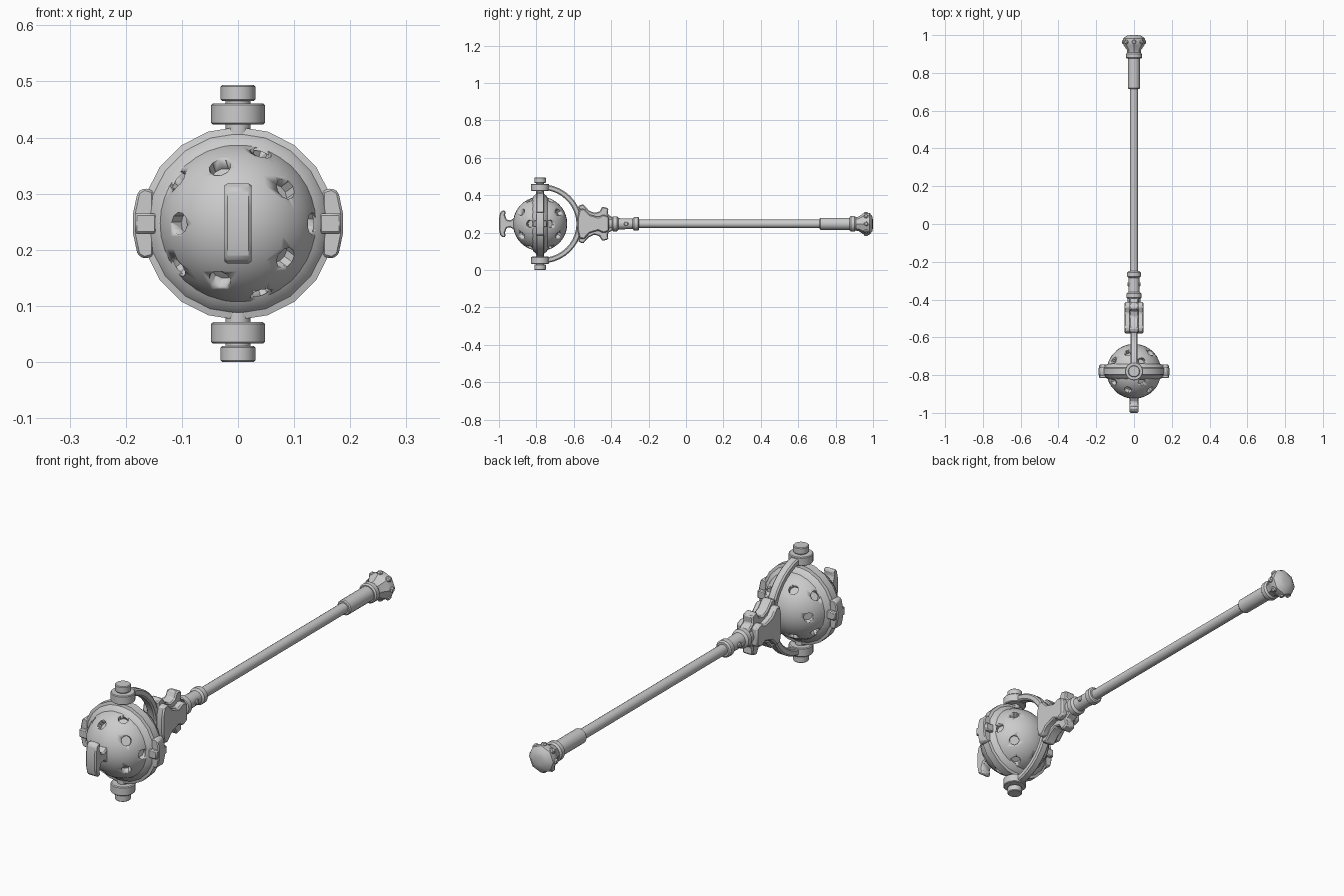
import bpy, bmesh, math
from mathutils import Vector

if "Cube" in bpy.data.objects:
    bpy.data.objects.remove(bpy.data.objects["Cube"])

ZC = 0.247                        # height of the staff axis
HEAD = Vector((0, -0.78, ZC))     # centre of the orb
X, Y, Z = Vector((1, 0, 0)), Vector((0, 1, 0)), Vector((0, 0, 1))


def finish(name, bm, bevel=0, angle=35):
    bmesh.ops.recalc_face_normals(bm, faces=bm.faces)
    me = bpy.data.meshes.new(name)
    bm.to_mesh(me)
    bm.free()
    ob = bpy.data.objects.new(name, me)
    bpy.context.collection.objects.link(ob)
    bpy.ops.object.select_all(action='DESELECT')
    bpy.context.view_layer.objects.active = ob
    ob.select_set(True)
    if bevel:
        m = ob.modifiers.new("bevel", 'BEVEL')
        m.width, m.segments = bevel, 1
    bpy.ops.object.shade_smooth_by_angle(angle=math.radians(angle))
    return ob


def lathe(name, prof, origin, axis=Y, n=20, closed=False):
    """Turn (radius, distance along axis) points around an axis."""
    bm = bmesh.new()
    q = Z.rotation_difference(axis)
    rings = []
    for r, h in prof:
        rings.append([bm.verts.new(origin + q @ Vector((
            r * math.cos(math.tau * i / n), r * math.sin(math.tau * i / n), h)))
            for i in range(n)])
    pairs = list(zip(rings, rings[1:])) + ([(rings[-1], rings[0])] if closed else [])
    for a, b in pairs:
        for i in range(n):
            j = (i + 1) % n
            bm.faces.new((a[i], a[j], b[j], b[i]))
    if not closed:
        bm.faces.new(rings[0])
        bm.faces.new(rings[-1])
    return finish(name, bm)


def prism(name, pts, origin, u, w, w0, w1, bevel=0.004):
    """Extrude a (u, z) outline along w from w0 to w1."""
    bm = bmesh.new()
    f = bm.faces.new([bm.verts.new(origin + u * a + Z * b + w * w0) for a, b in pts])
    g = bmesh.ops.extrude_face_region(bm, geom=[f])
    bmesh.ops.translate(bm, vec=w * (w1 - w0),
                        verts=[v for v in g['geom'] if isinstance(v, bmesh.types.BMVert)])
    return finish(name, bm, bevel)


def mirrored(half):
    return half + [(a, -b) for a, b in reversed(half) if abs(b) > 1e-6]


# pierced orb: two staggered rows of five holes on each half
bm = bmesh.new()
bmesh.ops.create_uvsphere(bm, u_segments=32, v_segments=20, radius=0.145)
bmesh.ops.translate(bm, verts=bm.verts, vec=HEAD)
orb = finish("orb", bm)
cut = bmesh.new()
for side in (-1, 1):
    for rad, start in ((0.106, 36), (0.134, 0)):
        for k in range(5):
            a = math.radians(start + 72 * k)
            d = Vector((rad * math.cos(a), side * math.sqrt(0.145**2 - rad**2),
                        rad * math.sin(a))).normalized()
            mat = Z.rotation_difference(d).to_matrix().to_4x4()
            mat.translation = HEAD + d * 0.145
            bmesh.ops.create_cone(cut, cap_ends=True, segments=10, radius1=0.02,
                                  radius2=0.02, depth=0.05, matrix=mat)
cutter = finish("hole_cutter", cut)
cutter.hide_render = True
cutter.hide_set(True)
m = orb.modifiers.new("holes", 'BOOLEAN')
m.object, m.operation, m.solver = cutter, 'DIFFERENCE', 'EXACT'

# band around the orb
lathe("orb_band", [(0.135, -0.042), (0.150, -0.034), (0.160, -0.02), (0.172, -0.017),
                   (0.172, 0.017), (0.160, 0.02), (0.150, 0.034), (0.135, 0.042)],
      HEAD, n=20, closed=True)

# pivots, top and bottom
for name, ax in (("top", Z), ("bottom", -Z)):
    lathe(name + "_pivot_pin", [(0.022, 0.14), (0.022, 0.225)], HEAD, ax)
    lathe(name + "_pivot_boss", [(0.044, 0.176), (0.048, 0.179), (0.048, 0.211),
                                 (0.045, 0.214)], HEAD, ax)
    lathe(name + "_pivot_cap", [(0.028, 0.218), (0.031, 0.221), (0.031, 0.244),
                                (0.028, 0.247)], HEAD, ax)

# front knob and the two side clasps
knob = mirrored([(0.135, 0.034), (0.160, 0.018), (0.178, 0.022), (0.188, 0.045),
                 (0.184, 0.066), (0.196, 0.074), (0.213, 0.062), (0.220, 0.030)])
prism("front_knob", knob, HEAD, -Y, X, -0.024, 0.024, 0.005)
clasp = mirrored([(0.150, 0.058), (0.167, 0.063), (0.179, 0.056), (0.187, 0.018)])
for name, s in (("right", 1), ("left", -1)):
    prism(name + "_clasp", clasp, HEAD, X * s, Y, -0.022, 0.022, 0.004)
    prism(name + "_clasp_bar", mirrored([(0.145, 0.018), (0.184, 0.018)]),
          HEAD, X * s, Y, -0.036, 0.036)

# fork: swept half hoop
N = 20
hoop = []
for r, order in ((0.218, range(N + 1)), (0.188, range(N, -1, -1))):
    for i in order:
        t = math.pi * (0.5 - i / N)
        b = r * math.sin(t)
        hoop.append((r * math.cos(t) + 0.006, b * 0.97))
prism("fork", hoop, HEAD, Y, X, -0.019, 0.019, 0.006)

# flared socket: tall central fin between two lower cheeks
fin = mirrored([(-0.575, 0.030), (-0.567, 0.065), (-0.577, 0.095), (-0.550, 0.105),
                (-0.520, 0.072), (-0.490, 0.058), (-0.462, 0.066), (-0.448, 0.092),
                (-0.415, 0.083), (-0.418, 0.050), (-0.390, 0.032)])
axis0 = Vector((0, 0, ZC))
prism("socket_fin", fin, axis0, Y, X, -0.024, 0.024, 0.005)
cheek = mirrored([(-0.580, 0.035), (-0.570, 0.078), (-0.545, 0.082), (-0.515, 0.050),
                  (-0.470, 0.036), (-0.440, 0.050), (-0.412, 0.038)])
for name, s in (("right", 1), ("left", -1)):
    prism(name + "_socket_cheek", cheek, axis0, Y, X * s, 0.015, 0.050, 0.006)

# collar with rivet
lathe("collar", [(0.034, -0.415), (0.034, -0.395), (0.040, -0.390), (0.040, -0.368),
                 (0.030, -0.360), (0.028, -0.285), (0.036, -0.278), (0.036, -0.256),
                 (0.030, -0.250)], axis0)
lathe("collar_rivet", [(0.009, -0.034), (0.012, -0.030), (0.012, 0.030), (0.009, 0.034)],
      Vector((0, -0.32, ZC)), X, 10)

# shaft, grip and pommel
lathe("shaft", [(0.022, -0.26), (0.022, 0.73)], axis0, n=16)
lathe("grip", [(0.028, 0.715), (0.032, 0.72), (0.032, 0.885)], axis0)
lathe("grip_ring", [(0.036, 0.875), (0.042, 0.881), (0.042, 0.900), (0.036, 0.908)], axis0)
lathe("pommel", [(0.036, 0.900), (0.038, 0.922), (0.054, 0.945), (0.060, 0.962),
                 (0.058, 0.982), (0.040, 0.996), (0.018, 1.0)], axis0, n=8)
for k in range(8):
    a = math.tau * k / 8
    d = Vector((math.cos(a), 0, math.sin(a)))
    lathe("pommel_stud", [(0.013, 0.045), (0.013, 0.058), (0.008, 0.064)],
          Vector((0, 0.963, ZC)), d, 6)
